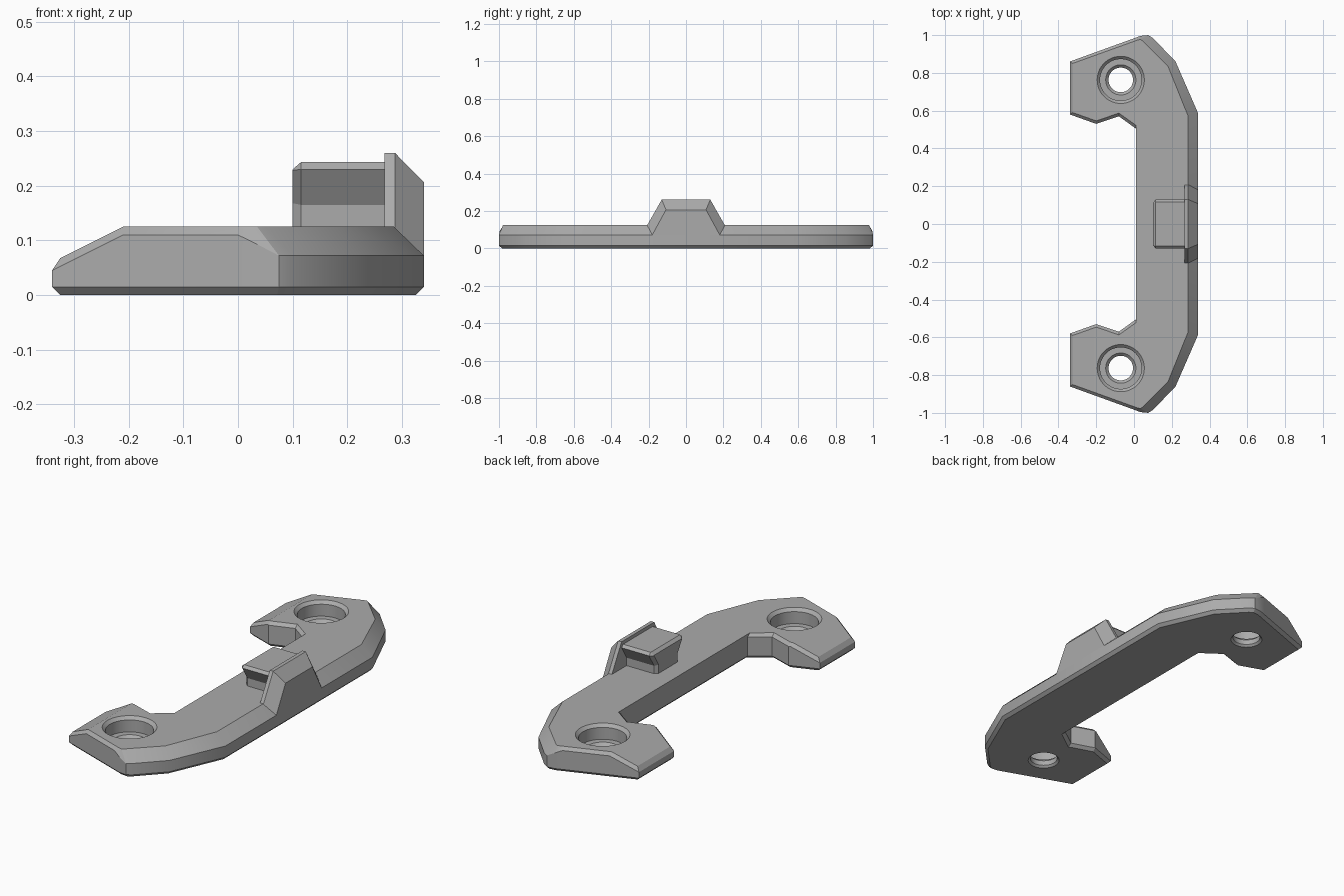
import bpy, bmesh, math
from mathutils import Vector

if "Cube" in bpy.data.objects:
    bpy.data.objects.remove(bpy.data.objects["Cube"])

TOP = 0.125
RIM = 0.015
SLOPE_X = -0.21

grey = bpy.data.materials.new("plain grey")
grey.use_nodes = True
colour = (0.41, 0.41, 0.41, 1)
grey.diffuse_color = colour
grey.node_tree.nodes["Principled BSDF"].inputs["Base Color"].default_value = colour


def make_object(name, bm):
    bmesh.ops.recalc_face_normals(bm, faces=bm.faces[:])
    mesh = bpy.data.meshes.new(name)
    bm.to_mesh(mesh)
    bm.free()
    mesh.materials.append(grey)
    obj = bpy.data.objects.new(name, mesh)
    bpy.context.collection.objects.link(obj)
    return obj


def loft(bm, sections):
    """Skin closed rings of points and cap both ends."""
    rings = [[bm.verts.new(p) for p in ring] for ring in sections]
    for a, b in zip(rings, rings[1:]):
        for i in range(len(a)):
            j = (i + 1) % len(a)
            bm.faces.new((a[i], a[j], b[j], b[i]))
    return bm.faces.new(rings[0][::-1]), bm.faces.new(rings[-1])


def mirror_ring(x, half):
    """Ring in the plane x from a half profile of (y, z) points."""
    return [(x, y, z) for y, z in half] + [(x, -y, z) for y, z in reversed(half)]


# Half outline: outer x, y, then chamfered top x, y, then chamfer depth
WIDE = 0.053
half = [
    (0.01, 0.505, 0.01, 0.523, RIM),
    (-0.08, 0.57, -0.08, 0.587, RIM),
    (-0.20, 0.53, -0.20, 0.546, RIM),
    (-0.34, 0.58, -0.325, 0.59, RIM),
    (-0.34, 0.86, -0.325, 0.85, RIM),
    (0.0, 0.983, 0.0, 0.967, RIM),
    (0.035, 0.996, 0.02, 0.974, 0.032),
    (0.075, 1.0, 0.035, 0.978, WIDE),
    (0.10, 0.985, 0.05, 0.965, WIDE),
    (0.22, 0.86, 0.18, 0.835, WIDE),
    (0.34, 0.585, 0.285, 0.575, WIDE),
]
outline = half + [(x, -y, tx, -ty, c) for x, y, tx, ty, c in reversed(half)]

# Bracket body with chamfered rims
bm = bmesh.new()
bottom, _ = loft(bm, [
    [(x, y, RIM) for x, y, _, _, _ in outline],
    [(x, y, TOP - c) for x, y, _, _, c in outline],
    [(tx, ty, TOP) for _, _, tx, ty, _ in outline],
])
bmesh.ops.recalc_face_normals(bm, faces=bm.faces[:])
bmesh.ops.inset_individual(bm, faces=[bottom], thickness=RIM, use_even_offset=True)
for v in bottom.verts:
    v.co.z = 0

# Sloping tips of both arms
bmesh.ops.bisect_plane(bm, geom=bm.verts[:] + bm.edges[:] + bm.faces[:],
                       plane_co=(SLOPE_X, 0, 0), plane_no=(1, 0, 0))
for v in bm.verts:
    if v.co.x < SLOPE_X and v.co.z > 2 * RIM:
        v.co.z -= 0.5 * (SLOPE_X - v.co.x)
body = make_object("bracket_body", bm)

# Counterbored screw holes
bore = [(0.14, 0.14), (0.11, 0.11), (0.11, 0.05), (0.08, 0.05),
        (0.065, 0.035), (0.065, 0.01), (0.08, -0.005)]
SIDES = 48
for side in (1, -1):
    bm = bmesh.new()
    centre = Vector((-0.07, 0.763 * side, 0))
    angles = [2 * math.pi * i / SIDES for i in range(SIDES)]
    loft(bm, [[centre + Vector((r * math.cos(a), r * math.sin(a), z)) for a in angles]
              for r, z in bore])
    cutter = make_object("hole_cutter", bm)
    cutter.hide_render = True
    mod = body.modifiers.new("screw_hole", "BOOLEAN")
    mod.operation = "DIFFERENCE"
    mod.solver = "EXACT"
    mod.object = cutter
    bpy.context.view_layer.objects.active = body
    bpy.ops.object.modifier_apply(modifier=mod.name)
    bpy.data.objects.remove(cutter)

# Upright tab on the outer edge
bm = bmesh.new()
inner = [(0.235, 0.075), (0.13, 0.26)]
outer = [(0.18, 0.072), (0.107, 0.206)]
loft(bm, [mirror_ring(0.268, inner), mirror_ring(0.287, inner), mirror_ring(0.34, outer)])
tab = make_object("upright_tab", bm)

# Flared catch behind the tab
bm = bmesh.new()
full = [(0.09, 0.1), (0.09, 0.165), (0.13, 0.23), (0.117, 0.243)]
end = [(0.075, 0.1), (0.075, 0.168), (0.112, 0.228), (0.11, 0.23)]
loft(bm, [mirror_ring(0.10, end), mirror_ring(0.115, full), mirror_ring(0.275, full)])
catch = make_object("flared_catch", bm)

# Soft bends, crisp chamfers
bpy.ops.object.select_all(action="DESELECT")
body.select_set(True)
bpy.context.view_layer.objects.active = body
bpy.ops.object.shade_smooth_by_angle(angle=math.radians(25))
